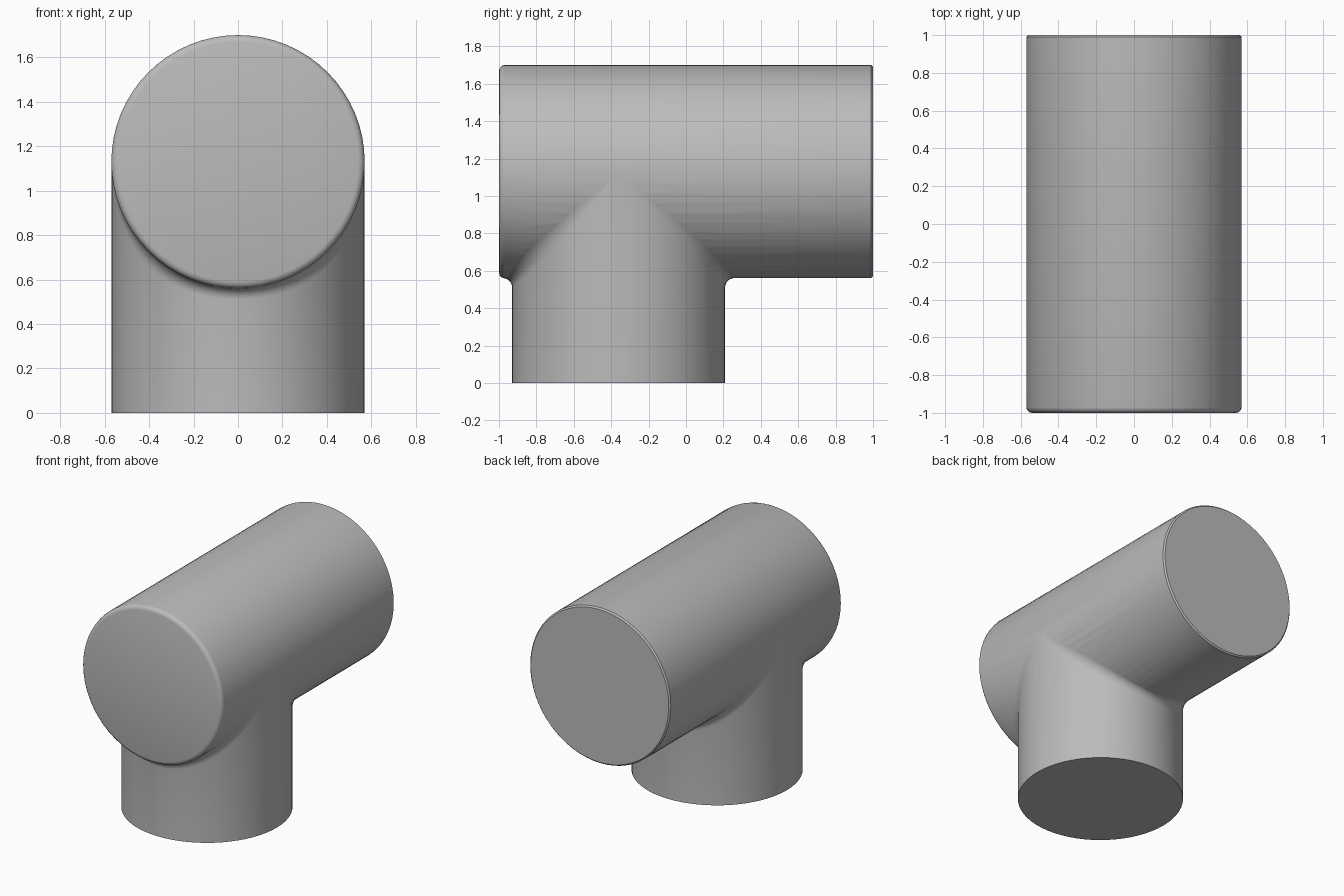
import bpy, bmesh, math
from mathutils import Vector

cube = bpy.data.objects.get("Cube")
if cube:
    bpy.data.objects.remove(cube, do_unlink=True)

SIDES = 64
RADIUS = 0.57
AXIS_Z = 1.13      # height of the horizontal pipe's axis
LEG_Y = -0.36      # position of the upright pipe

grey = bpy.data.materials.new("plain grey")
grey.use_nodes = True
colour = (0.5, 0.5, 0.5, 1)
grey.diffuse_color = colour
grey.node_tree.nodes["Principled BSDF"].inputs["Base Color"].default_value = colour


def loft(name, rings):
    """Closed solid through a list of equal rings of points."""
    bm = bmesh.new()
    loops = [[bm.verts.new(p) for p in ring] for ring in rings]
    for a, b in zip(loops, loops[1:]):
        for i in range(SIDES):
            j = (i + 1) % SIDES
            bm.faces.new((a[i], a[j], b[j], b[i]))
    bm.faces.new(loops[0][::-1])
    bm.faces.new(loops[-1])
    bmesh.ops.recalc_face_normals(bm, faces=bm.faces)
    mesh = bpy.data.meshes.new(name)
    bm.to_mesh(mesh)
    bm.free()
    mesh.materials.append(grey)
    obj = bpy.data.objects.new(name, mesh)
    bpy.context.collection.objects.link(obj)
    return obj


angles = [2 * math.pi * i / SIDES for i in range(SIDES)]

# Horizontal pipe: rounded front rim, fine chamfer at the back
profile = [(-1 + 0.03 * (1 - math.sin(a)), RADIUS - 0.03 * (1 - math.cos(a)))
           for a in (math.pi / 2, math.pi / 3, math.pi / 6, 0)]
profile += [(0.99, RADIUS), (1, RADIUS - 0.01)]
pipe = loft("tee_pipe", [[(r * math.cos(a), y, AXIS_Z + r * math.sin(a)) for a in angles]
                         for y, r in profile])

# Upright pipe with a rounded flare where it joins the horizontal one
columns = []
R = RADIUS - 0.0008
for a in angles:
    c, s = math.cos(a), math.sin(a)
    fillet = 0.05 + 0.1 * c * c
    centre = Vector(((R + fillet) * c, LEG_Y + (R + fillet) * s,
                     AXIS_Z - (R + fillet) * abs(s)))
    to_leg = Vector((-c, -s, 0))
    to_pipe = Vector((-c, 0, abs(s)))
    column = [Vector((R * c, LEG_Y + R * s, 0))]
    for k in range(6):
        direction = to_leg.lerp(to_pipe, k / 5).normalized()
        column.append(centre + fillet * direction)
    end = column[-1]
    column.append(Vector((end.x * 0.9, LEG_Y + (end.y - LEG_Y) * 0.9, end.z + 0.06)))
    column.append(Vector((0.2 * c, LEG_Y + 0.2 * s, AXIS_Z + 0.1)))
    columns.append(column)
leg = loft("upright_pipe_cutter", list(zip(*columns)))

# Merge the two into one skin
join = pipe.modifiers.new("join", "BOOLEAN")
join.operation = "UNION"
join.solver = "EXACT"
join.object = leg
bpy.ops.object.select_all(action="DESELECT")
pipe.select_set(True)
bpy.context.view_layer.objects.active = pipe
bpy.ops.object.modifier_apply(modifier="join")
bpy.data.objects.remove(leg, do_unlink=True)
bpy.ops.object.shade_smooth_by_angle(angle=math.radians(35))
